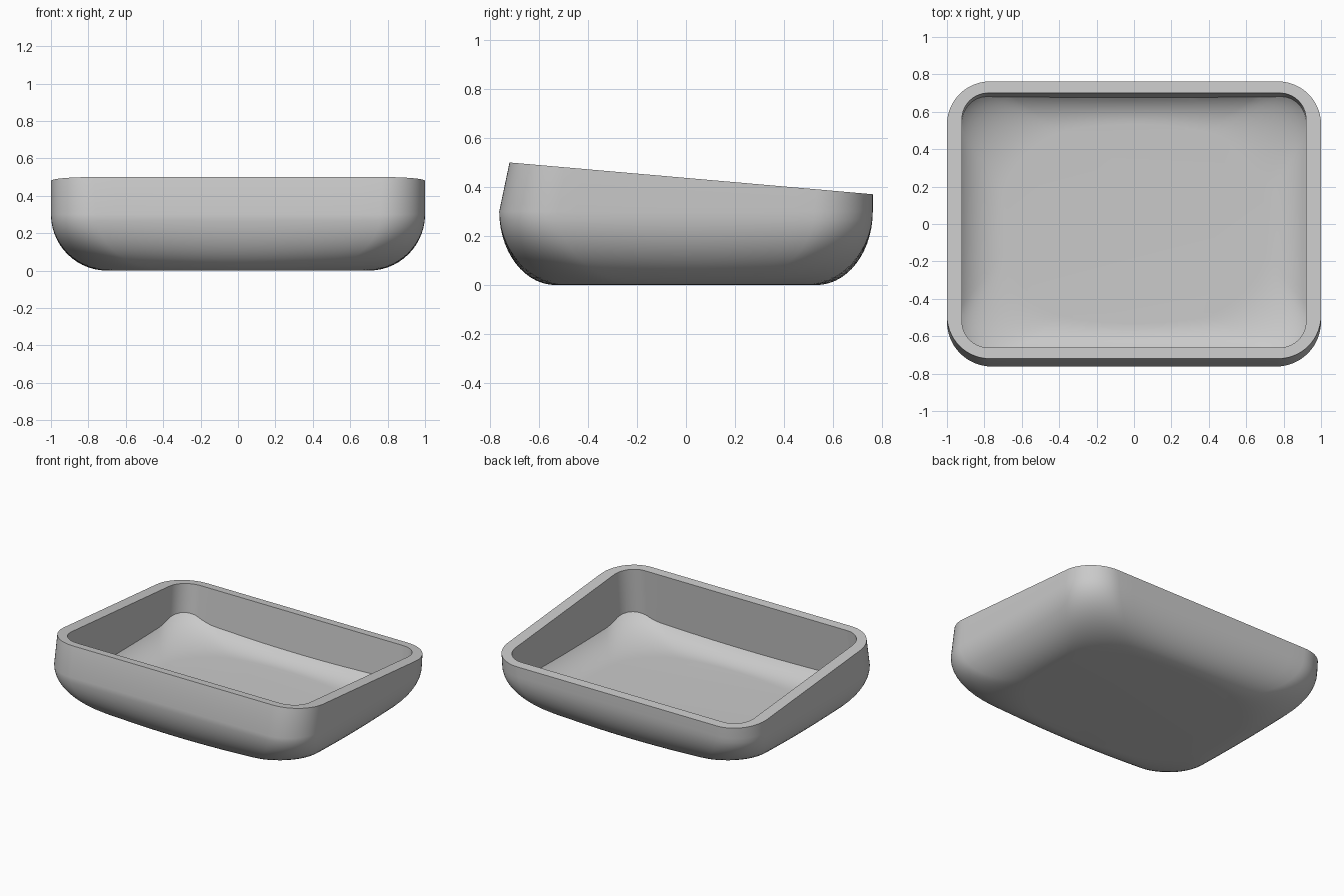
import bpy, bmesh, math

if "Cube" in bpy.data.objects:
    bpy.data.objects.remove(bpy.data.objects["Cube"])

grey = bpy.data.materials.new("plain grey")
grey.use_nodes = True
COLOUR = (0.59, 0.59, 0.59, 1)
grey.diffuse_color = COLOUR
grey.node_tree.nodes["Principled BSDF"].inputs["Base Color"].default_value = COLOUR

STEPS = 14      # segments in each rounded corner, side and bottom curve
SLOPE = 0.0875  # fall of the rim from front to back


def rim_height(y):
    return 0.437 - SLOPE * y


def ring(hx, front, back, radius, height, bow_x=0, bow_y=0):
    """Rounded rectangle with sides bowed out; height gives z from y."""
    outline = []
    for i, (cx, cy) in enumerate([(hx, back), (-hx, back), (-hx, front), (hx, front)]):
        ox = cx - math.copysign(radius, cx)
        oy = cy - math.copysign(radius, cy)
        for k in range(STEPS + 1):
            a = (i + k / STEPS) * math.pi / 2
            outline.append((ox + radius * math.cos(a), oy + radius * math.sin(a)))
    points = []
    for i, (x, y) in enumerate(outline):
        points.append((x, y))
        # Divide the straight side after each corner
        if i % (STEPS + 1) == STEPS:
            nx, ny = outline[(i + 1) % len(outline)]
            for k in range(1, STEPS):
                t = k / STEPS
                points.append((x + (nx - x) * t, y + (ny - y) * t))
    result = []
    for x, y in points:
        bx = x * (1 + bow_x / hx * (1 - (y / back) ** 2))
        by = y * (1 + bow_y / back * (1 - (x / hx) ** 2))
        result.append((bx, by, height(by)))
    return result


def loft(name, rings):
    """Closed solid through a stack of rings, lowest first."""
    bm = bmesh.new()
    loops = [[bm.verts.new(p) for p in r] for r in rings]
    for low, high in zip(loops, loops[1:]):
        n = len(low)
        for i in range(n):
            j = (i + 1) % n
            bm.faces.new((low[i], low[j], high[j], high[i]))
    bm.faces.new(loops[0][::-1])
    bm.faces.new(loops[-1])
    mesh = bpy.data.meshes.new(name)
    bm.to_mesh(mesh)
    bm.free()
    mesh.materials.append(grey)
    obj = bpy.data.objects.new(name, mesh)
    bpy.context.collection.objects.link(obj)
    return obj


def bowl_rings(gap, bottom, knee):
    """Curved bottom from its flat middle up to the knee, set in by gap."""
    rings = []
    for k in range(STEPS + 1):
        a = k / STEPS * math.pi / 2
        s = math.sin(a)
        hx = 1 - 0.36 + (0.36 - gap) * s
        hy = 0.762 - 0.33 + (0.33 - gap) * s
        z = knee - (knee - bottom) * math.cos(a)
        rings.append(ring(hx, -hy, hy, 0.24 + 0.04 * (1 - s),
                          lambda y, z=z: z, 0.06 * (1 - s), 0.10 * (1 - s)))
    return rings


def boolean(target, cutter, operation):
    mod = target.modifiers.new(operation.lower(), "BOOLEAN")
    mod.operation, mod.object, mod.solver = operation, cutter, "EXACT"
    bpy.context.view_layer.objects.active = target
    bpy.ops.object.modifier_apply(modifier=mod.name)
    bpy.data.objects.remove(cutter)


# Outer shell with a sloping rim and leaning front
tray = loft("tray", bowl_rings(0, 0, 0.3)
            + [ring(1, -0.72, 0.762, 0.23, rim_height)])

# Hollow: a straight well at right angles to the rim, ending in a curved floor
well = loft("well_cutter", [
    ring(0.92, -0.66 - SLOPE * d, 0.70 - SLOPE * d, 0.14,
         lambda y, d=d: rim_height(y) - d) for d in (0.6, -0.2)])
floor = loft("floor_cutter", bowl_rings(0.02, 0.05, 0.28) + [
    ring(0.98, -0.742, 0.742, 0.24, lambda y: 0.9)])
boolean(well, floor, "INTERSECT")
boolean(tray, well, "DIFFERENCE")

bpy.ops.object.select_all(action="DESELECT")
tray.select_set(True)
bpy.context.view_layer.objects.active = tray
bpy.ops.object.shade_smooth_by_angle(angle=math.radians(25))
